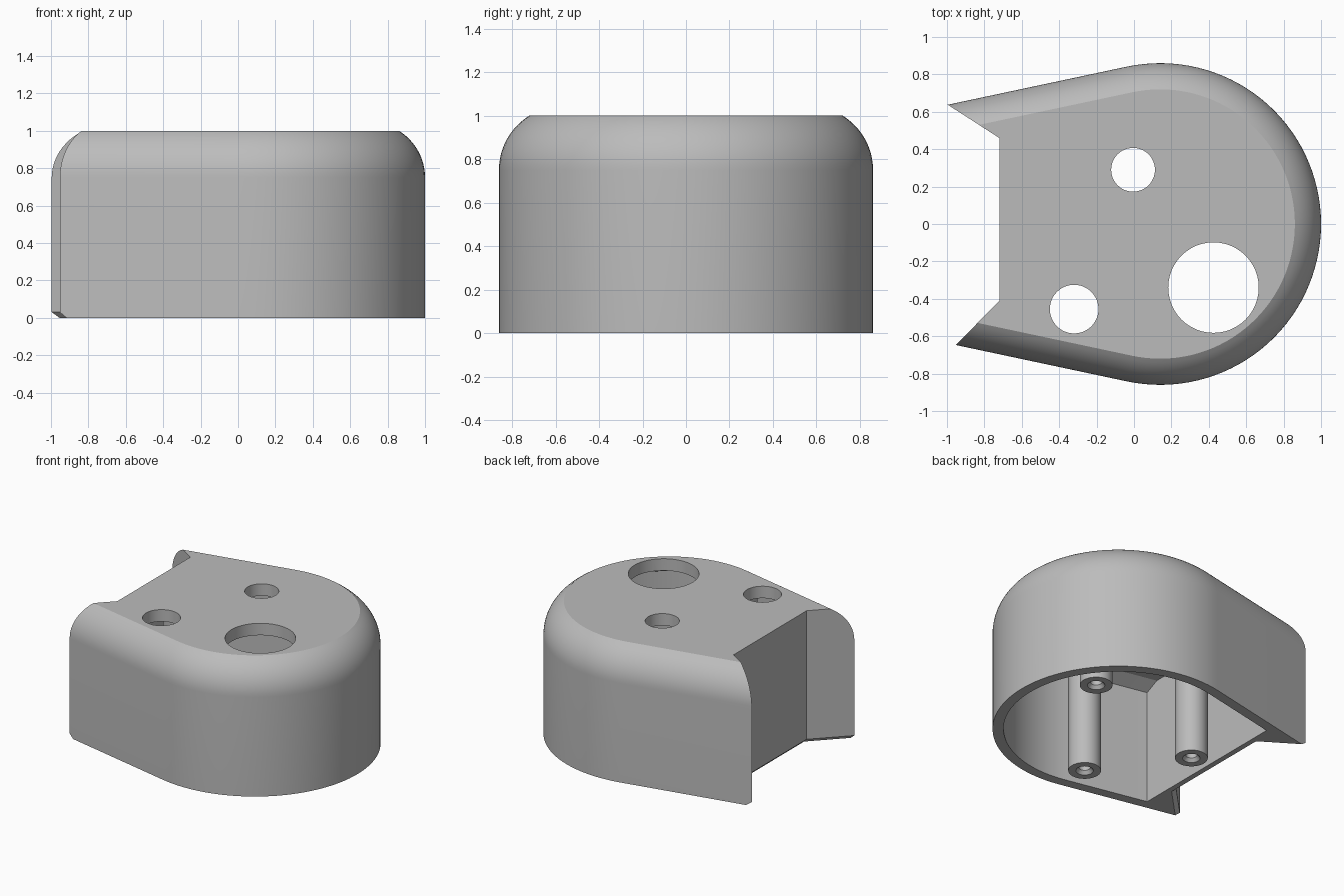
import bpy, bmesh, math

if "Cube" in bpy.data.objects:
    bpy.data.objects.remove(bpy.data.objects["Cube"])

grey = bpy.data.materials.new("light grey")
grey.diffuse_color = (0.5, 0.5, 0.5, 1)
grey.use_nodes = True
grey.node_tree.nodes["Principled BSDF"].inputs["Base Color"].default_value = grey.diffuse_color

CX, R, TILT = 0.14, 0.86, math.radians(102)   # round end and tangent side walls


def make(name, rings):
    """Loft equal-length rings of points into a closed solid."""
    bm = bmesh.new()
    loops = [[bm.verts.new(p) for p in ring] for ring in rings]
    n = len(loops[0])
    for a, b in zip(loops, loops[1:]):
        for i in range(n):
            j = (i + 1) % n
            bm.faces.new((a[i], a[j], b[j], b[i]))
    bm.faces.new(loops[0][::-1])
    bm.faces.new(loops[-1])
    bmesh.ops.recalc_face_normals(bm, faces=bm.faces)
    mesh = bpy.data.meshes.new(name)
    bm.to_mesh(mesh)
    bm.free()
    ob = bpy.data.objects.new(name, mesh)
    mesh.materials.append(grey)
    bpy.context.collection.objects.link(ob)
    return ob


def outline(inset, z, x_end):
    """Horseshoe outline: round right end, straight sides running to x_end."""
    r = R - inset
    pts = []
    for i in range(65):
        a = -TILT + 2 * TILT * i / 64
        pts.append((CX + r * math.cos(a), r * math.sin(a), z))
    x, y, _ = pts[-1]
    y_end = y - (x - x_end) * math.tan(TILT - math.pi / 2)
    return pts + [(x_end, y_end, z), (x_end, -y_end, z)]


def circle(x, y, r, z, n=48):
    return [(x + r * math.cos(2 * math.pi * i / n),
             y + r * math.sin(2 * math.pi * i / n), z) for i in range(n)]


def cut(target, cutter):
    mod = target.modifiers.new("cut", 'BOOLEAN')
    mod.operation, mod.solver, mod.object = 'DIFFERENCE', 'EXACT', cutter
    bpy.context.view_layer.objects.active = target
    bpy.ops.object.modifier_apply(modifier=mod.name)
    bpy.data.objects.remove(cutter)


def smooth(ob):
    bpy.ops.object.select_all(action='DESELECT')
    ob.select_set(True)
    bpy.context.view_layer.objects.active = ob
    bpy.ops.object.shade_smooth_by_angle(angle=math.radians(25))


# Outer body with a rounded shoulder
rings = [outline(0, 0, -1.05)]
BR, BA = 0.293, math.radians(58.5)
for i in range(13):
    a = BA * i / 12
    rings.append(outline(BR * (1 - math.cos(a)), 0.75 + BR * math.sin(a), -1.05))
rings[-1] = [(x, y, 1.0) for x, y, _ in rings[-1]]
housing = make("housing", rings)

# Hollow inside with a chamfered ceiling edge
cut(housing, make("cavity", [outline(0.075, -0.05, -0.65),
                             outline(0.075, 0.86, -0.65),
                             outline(0.175, 0.91, -0.65)]))


# Notch at the open end, with a small flare along its bottom edge
def notch(o, z):
    return [(-0.72 + o, 0.46 + 0.55 * o, z), (-1.2, 0.769 + o / 0.84, z),
            (-1.2, -0.90 - o / 0.7, z), (-0.72 + o, -0.41 - 0.41 * o, z)]


cut(housing, make("notch", [notch(0.05, -0.02), notch(0, 0.03), notch(0, 1.1)]))

# Round openings in the top
for x, y, r in ((-0.005, 0.29, 0.117), (-0.32, -0.455, 0.13), (0.425, -0.34, 0.242)):
    cut(housing, make("opening", [circle(x, y, r, 0.7), circle(x, y, r, 1.1)]))
smooth(housing)

# Screw posts with countersunk blind holes
for i, (x, y) in enumerate(((0.64, 0.36), (-0.05, -0.585), (-0.50, 0.015))):
    post = make("screw_post_%d" % (i + 1), [
        circle(x, y, 0.04, 0.3), circle(x, y, 0.04, 0.025), circle(x, y, 0.06, 0.0),
        circle(x, y, 0.112, 0.0), circle(x, y, 0.112, 0.915)])
    smooth(post)
